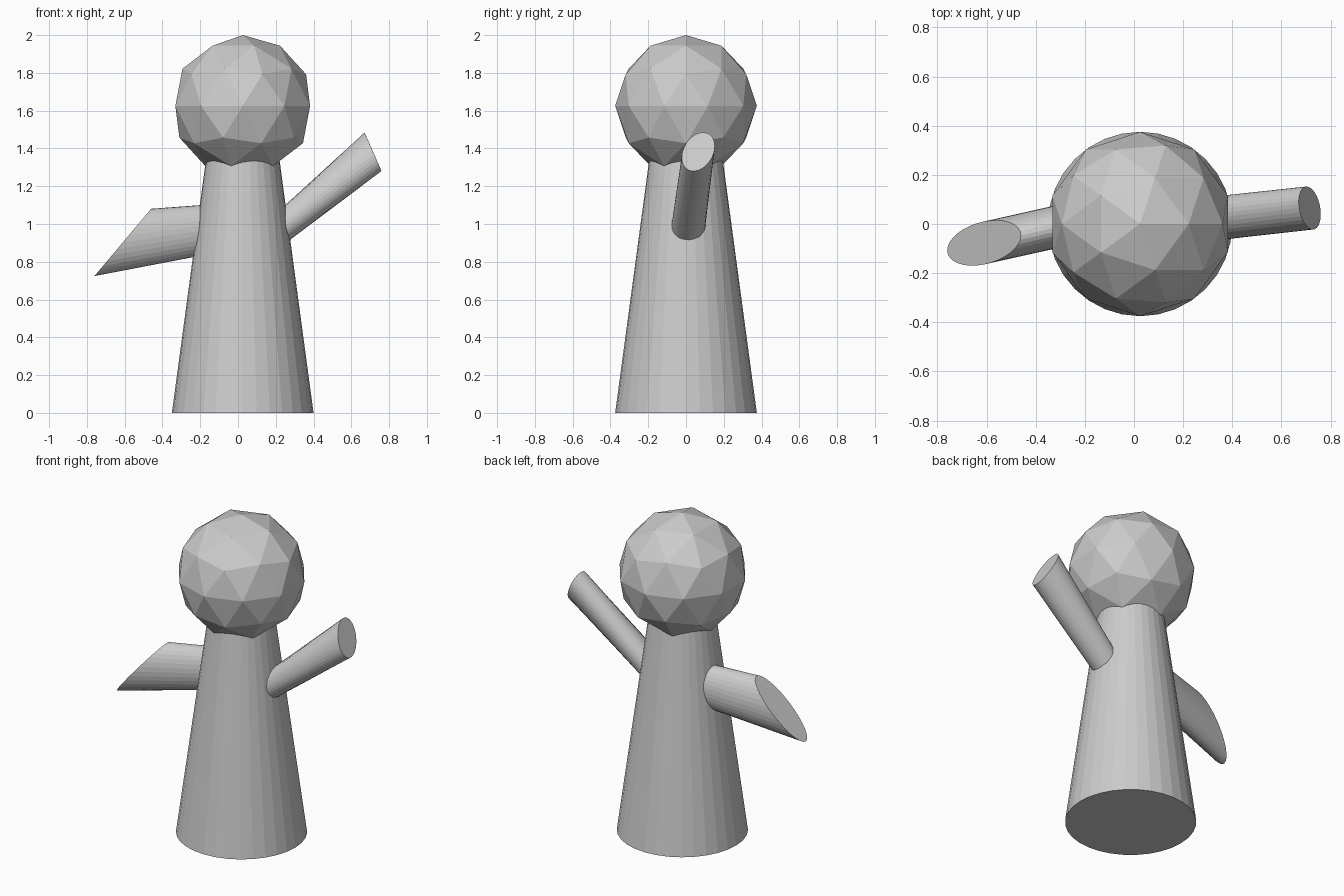
import bpy, bmesh, math
from mathutils import Vector

if "Cube" in bpy.data.objects:
    bpy.data.objects.remove(bpy.data.objects["Cube"])

CX = 0.025  # body axis


def loft_arm(name, sections, sides=32):
    """Skin a tube through two oval sections given as (centre, half axis u, half axis v)."""
    bm = bmesh.new()
    rings = []
    for c, u, v in sections:
        c, u, v = Vector(c), Vector(u), Vector(v)
        ring = []
        for i in range(sides):
            a = 2 * math.pi * i / sides
            ring.append(bm.verts.new(c + u * math.cos(a) + v * math.sin(a)))
        rings.append(ring)
    a, b = rings
    for i in range(sides):
        j = (i + 1) % sides
        bm.faces.new((a[i], a[j], b[j], b[i]))
    bm.faces.new(a[::-1])
    bm.faces.new(b)
    bmesh.ops.recalc_face_normals(bm, faces=bm.faces[:])
    mesh = bpy.data.meshes.new(name)
    bm.to_mesh(mesh)
    bm.free()
    obj = bpy.data.objects.new(name, mesh)
    bpy.context.collection.objects.link(obj)
    return obj


# Tapered body, its top hidden in the head
bpy.ops.mesh.primitive_cone_add(vertices=32, radius1=0.375, radius2=0.18,
                                depth=1.45, location=(CX, 0, 0.725))
bpy.context.object.name = "body"

# Faceted head
bpy.ops.mesh.primitive_ico_sphere_add(subdivisions=2, radius=0.375,
                                      location=(CX, 0, 1.625))
bpy.context.object.name = "head"

# Raised arm on the right
loft_arm("raised_arm", [
    ((0.15, 0.003, 0.915), (0, 0.09, 0), (0, 0, 0.095)),
    ((0.715, 0.065, 1.3825), (-0.013, 0.0875, 0.03), (-0.043, 0, 0.098)),
])

# Lowered arm on the left with a slanted end
loft_arm("lowered_arm", [
    ((-0.13, 0.03, 0.975), (0, 0.088, 0), (0, 0, 0.13)),
    ((-0.61, -0.077, 0.9025), (0, 0.0875, 0), (0.15, 0.03, 0.178)),
])
